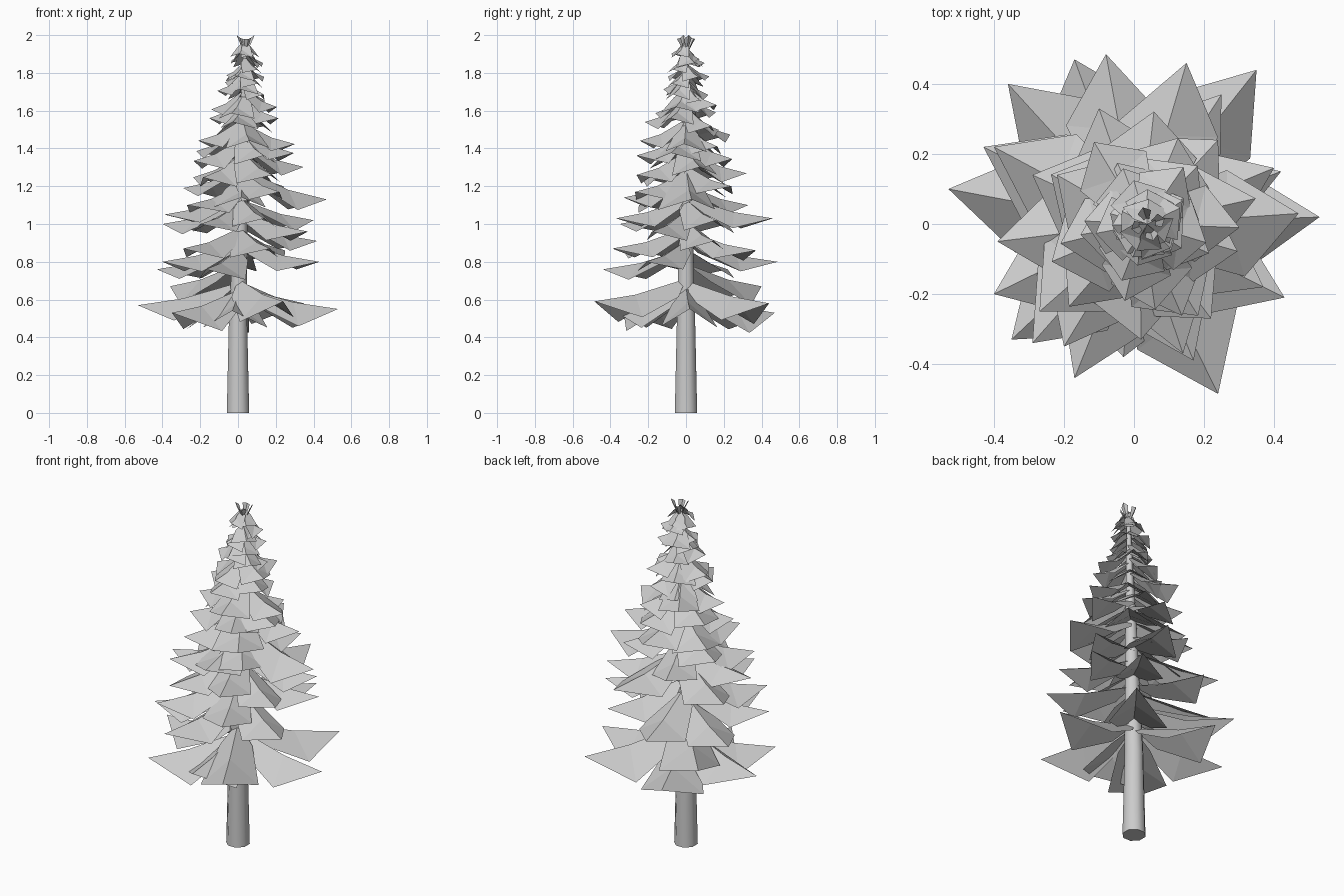
import bpy, bmesh, math, random
from mathutils import Vector

if "Cube" in bpy.data.objects:
    bpy.data.objects.remove(bpy.data.objects["Cube"])
random.seed(7)

def finish(bm, name):
    me = bpy.data.meshes.new(name)
    bm.to_mesh(me)
    bm.free()
    ob = bpy.data.objects.new(name, me)
    bpy.context.collection.objects.link(ob)
    return ob

def axis_x(z):
    # trunk leans slightly towards +x near the top
    return 0.04 * max(0, (z - 0.5) / 1.5)

# Trunk: tapered eight-sided column
bm = bmesh.new()
rings = []
for z, r in [(0, 0.064), (0.5, 0.052), (1.2, 0.034), (1.93, 0.01)]:
    rings.append([bm.verts.new((axis_x(z) + r * math.cos(i * math.pi / 4 + 0.39),
                                r * math.sin(i * math.pi / 4 + 0.39), z)) for i in range(8)])
for a, b in zip(rings, rings[1:]):
    for i in range(8):
        bm.faces.new((a[i], a[(i + 1) % 8], b[(i + 1) % 8], b[i]))
bm.faces.new(rings[0][::-1])
bm.faces.new(rings[-1])
trunk = finish(bm, "trunk")
trunk.data.shade_smooth()
trunk.data.set_sharp_from_angle(angle=math.radians(50))

def bough(bm, tip, rise, width, drop):
    """Folded kite: ridge from the trunk to the tip, sides hanging down."""
    tip = Vector(tip)
    root = Vector((axis_x(tip.z), 0, tip.z + rise))
    flat = Vector((tip.x - root.x, tip.y, 0))
    side = Vector((-flat.y, flat.x, 0)).normalized()
    mid = root.lerp(tip, 0.55) - Vector((0, 0, rise * 0.15))
    v_root, v_mid, v_tip = (bm.verts.new(p) for p in (root, mid, tip))
    for s in (1, -1):
        w = width * random.uniform(0.85, 1.15)
        inner = root + flat * 0.16 + side * s * w * 0.55
        inner.z = root.z - rise * 0.3 - drop * 0.6
        outer = root + flat * random.uniform(.54, .64) + side * s * w
        outer.z = tip.z - drop * random.uniform(.8, 1.1)
        a, b = bm.verts.new(inner), bm.verts.new(outer)
        for f in ((v_root, a, b, v_mid), (v_mid, b, v_tip)):
            bm.faces.new(f if s < 0 else f[::-1])

# Lower boughs: tip positions
bm = bmesh.new()
skirt = [(.53, .02, .55), (-.53, .1, .57), (.24, -.485, .59), (.35, .44, .58),
         (-.36, .40, .67), (-.35, -.33, .53), (-.03, -.38, .54), (-.17, .47, .53)]
middle = [(-.17, -.44, .76), (.43, -.21, .80), (-.43, .22, .76), (-.08, .485, .80),
          (-.40, -.20, .80), (.42, .15, .91), (.17, -.39, .87),
          (-.29, -.34, .87), (.25, .37, .86), (.37, -.18, .96), (-.40, .22, 1.0),
          (.15, .46, 1.03), (-.39, -.05, 1.05), (.14, -.37, 1.03), (-.20, -.35, 1.0),
          (.40, .16, 1.02), (-.10, .33, 1.10), (-.27, -.25, 1.10),
          (.22, -.27, 1.17), (-.29, .14, 1.19), (.02, -.33, 1.14), (.24, .24, 1.2)]
for t in skirt:
    bough(bm, t, 0.12, 0.165, 0.10)
for t in middle:
    bough(bm, t, 0.11, 0.135, 0.05)
bough(bm, (.47, .03, 1.13), .17, .16, .06)

# Upper boughs: shrinking whorls
tiers = [(1.27, .30), (1.36, .29), (1.44, .25), (1.53, .205), (1.62, .19),
         (1.69, .14), (1.76, .12), (1.82, .10), (1.88, .075)]
for k, (z, r) in enumerate(tiers):
    for i in range(5):
        a = 2 * math.pi * (i + random.uniform(-.2, .2)) / 5 + k * 2.4
        q = r * random.uniform(0.85, 1.12)
        zt = z + random.uniform(-.035, .035)
        bough(bm, (axis_x(z) + q * math.cos(a), q * math.sin(a), zt),
              0.06 + 0.22 * r if r > .12 else 0.07, 0.04 + 0.3 * r, 0.01 + 0.12 * r)
finish(bm, "boughs")

# Top tuft: small leaves flaring upwards
bm = bmesh.new()
for i in range(4):
    a = 2 * math.pi * i / 4 + 0.3
    d = Vector((math.cos(a), math.sin(a), 0))
    s = Vector((-d.y, d.x, 0))
    c = Vector((0.04, 0, 0))
    z = Vector((0, 0, 1))
    pts = [c + z * 1.89, c + d * .035 + s * .02 + z * 1.985,
           c + d * .05 + z * (2.0 if i % 2 == 0 else 1.98), c + d * .035 - s * .02 + z * 1.98]
    v = [bm.verts.new(p) for p in pts]
    bm.faces.new((v[0], v[1], v[2]))
    bm.faces.new((v[0], v[2], v[3]))
finish(bm, "top_tuft")
